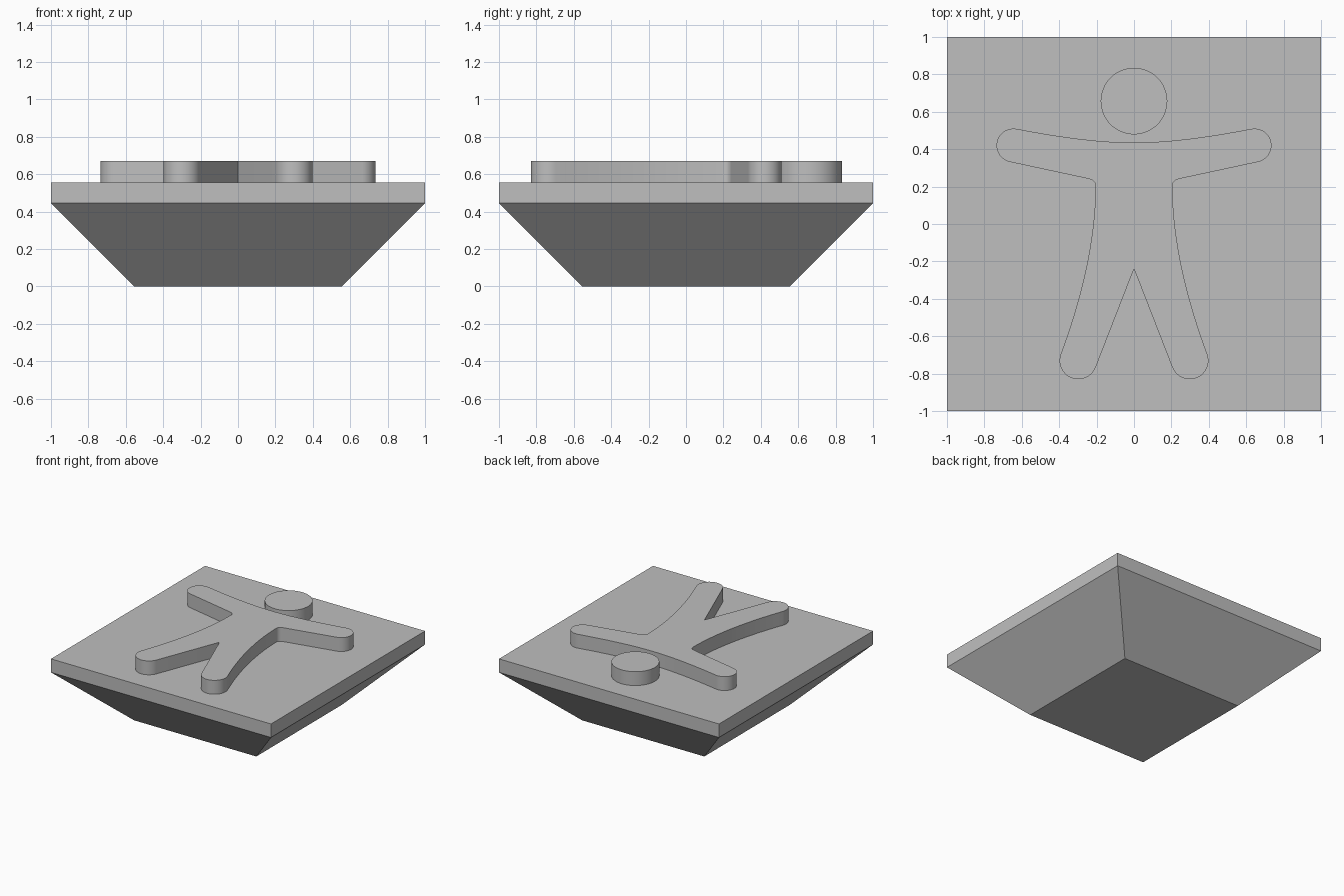
import bpy, bmesh
from math import cos, sin, radians
from mathutils import Vector

default = bpy.data.objects.get("Cube")
if default:
    bpy.data.objects.remove(default)

grey = bpy.data.materials.new("grey")
grey.use_nodes = True
grey.diffuse_color = (0.52, 0.52, 0.52, 1)
grey.node_tree.nodes["Principled BSDF"].inputs["Base Color"].default_value = grey.diffuse_color


def loft(name, low, high, z0, z1, smooth=False):
    """Solid between two matching outlines at heights z0 and z1."""
    bm = bmesh.new()
    a = [bm.verts.new((x, y, z0)) for x, y in low]
    b = [bm.verts.new((x, y, z1)) for x, y in high]
    bm.faces.new(a)
    bm.faces.new(b)
    for i in range(len(a)):
        j = (i + 1) % len(a)
        bm.faces.new((a[i], a[j], b[j], b[i]))
    bmesh.ops.recalc_face_normals(bm, faces=bm.faces)
    mesh = bpy.data.meshes.new(name)
    bm.to_mesh(mesh)
    bm.free()
    mesh.materials.append(grey)
    obj = bpy.data.objects.new(name, mesh)
    bpy.context.collection.objects.link(obj)
    if smooth:
        bpy.ops.object.select_all(action='DESELECT')
        obj.select_set(True)
        bpy.context.view_layer.objects.active = obj
        bpy.ops.object.shade_smooth_by_angle(angle=radians(30))
    return obj


def square(r):
    return [(-r, -r), (r, -r), (r, r), (-r, r)]


def arc(cx, cy, r, start, end, n):
    angles = [radians(start + (end - start) * i / n) for i in range(n + 1)]
    return [(cx + r * cos(t), cy + r * sin(t)) for t in angles]


def bend(p, q, r, n):
    """Quadratic curve from p to r, pulled towards q."""
    p, q, r = Vector(p), Vector(q), Vector(r)
    ts = [i / n for i in range(n + 1)]
    return [tuple(p * (1 - t) ** 2 + q * 2 * t * (1 - t) + r * t * t) for t in ts]


# Tapered base and square plate
loft("tapered_base", square(0.555), square(1), 0, 0.445)
loft("plate", square(1), square(1), 0.445, 0.556)

# Raised figure: left half outline from neck to crotch, then mirrored
half = bend((0, 0.435), (0.25, 0.435), (0.629, 0.509), 16)       # shoulder
half += arc(0.645, 0.42, 0.09, 100, -78, 20)[1:]                 # hand
half += bend((0.24, 0.241), (0.205, 0.232), (0.205, 0.2), 8)     # armpit
half += bend((0.205, 0.2), (0.21, -0.21), (0.392, -0.696), 20)[1:]  # flank
half += arc(0.298, -0.73, 0.1, 20, -159, 20)[1:]                 # foot
half += [(0, -0.24)]                                             # crotch
body = half + [(-x, y) for x, y in reversed(half[1:-1])]
loft("figure_body", body, body, 0.55, 0.67, smooth=True)

# Raised round head
head = arc(0, 0.657, 0.178, 0, 360, 64)[:-1]
loft("figure_head", head, head, 0.55, 0.67, smooth=True)
